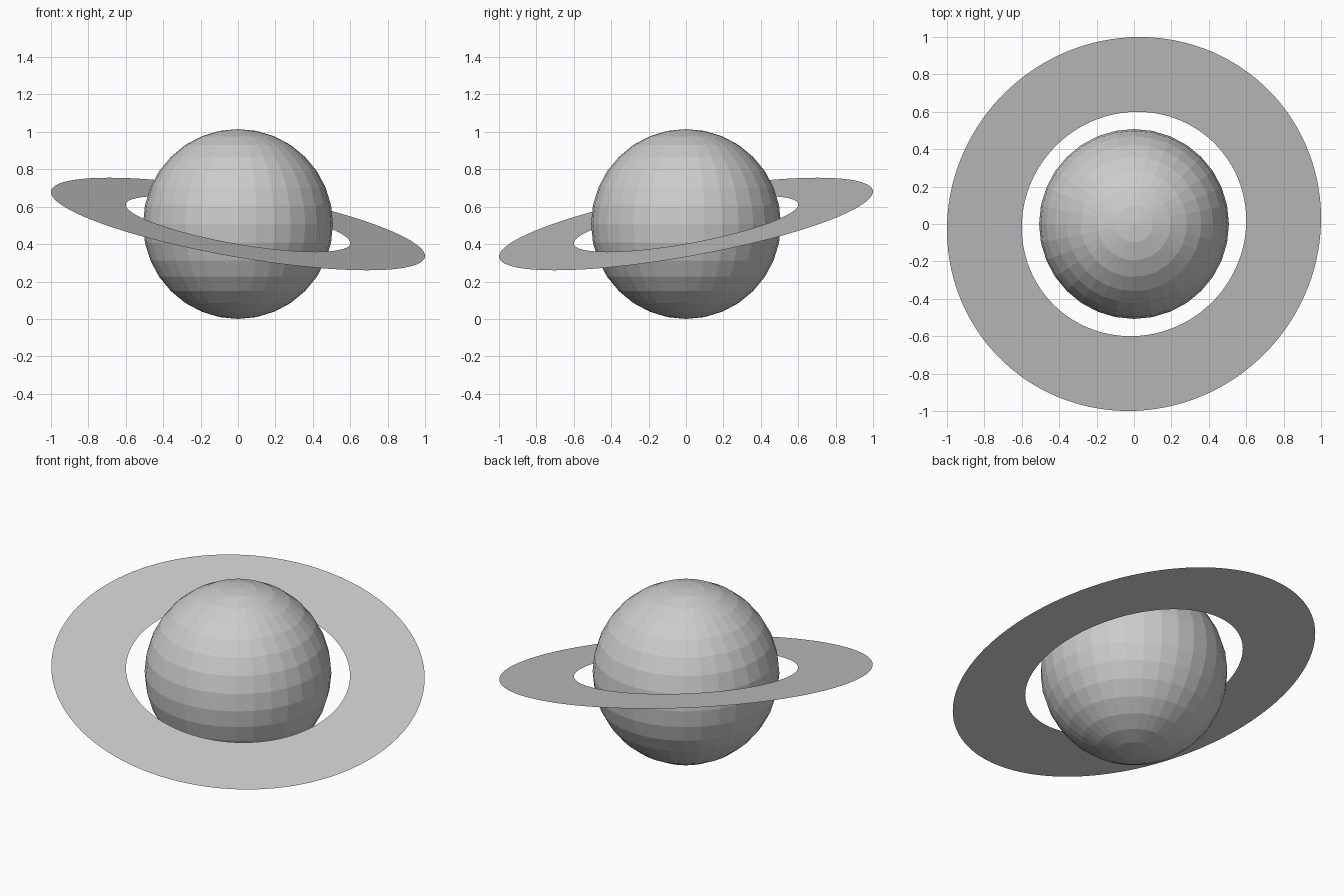
import bpy
import bmesh
from math import radians

cube = bpy.data.objects.get("Cube")
if cube:
    bpy.data.objects.remove(cube)

RING_OUTER = 1.015
RING_INNER = RING_OUTER * 0.6
RADIUS = RING_OUTER / 2


def make_material(name, color):
    mat = bpy.data.materials.new(name)
    mat.use_nodes = True
    mat.diffuse_color = color
    mat.node_tree.nodes["Principled BSDF"].inputs["Base Color"].default_value = color
    return mat


def add_object(name, bm, mat):
    mesh = bpy.data.meshes.new(name)
    bm.to_mesh(mesh)
    bm.free()
    mesh.materials.append(mat)
    obj = bpy.data.objects.new(name, mesh)
    bpy.context.collection.objects.link(obj)
    obj.location.z = RADIUS
    return obj


grey = make_material("light grey", (0.6, 0.6, 0.6, 1))

# Faceted globe
bm = bmesh.new()
bmesh.ops.create_uvsphere(bm, u_segments=32, v_segments=16, radius=RADIUS)
add_object("planet_globe", bm, grey)

# Thin flat ring, tilted about both horizontal axes
bm = bmesh.new()
for radius in (RING_INNER, RING_OUTER):
    bmesh.ops.create_circle(bm, segments=128, radius=radius)
bmesh.ops.bridge_loops(bm, edges=bm.edges[:])
bmesh.ops.recalc_face_normals(bm, faces=bm.faces[:])
bm.normal_update()
if bm.faces[:][0].normal.z < 0:
    bmesh.ops.reverse_faces(bm, faces=bm.faces[:])
ring = add_object("planet_ring", bm, grey)
ring.rotation_euler = (radians(10), radians(10), 0)
